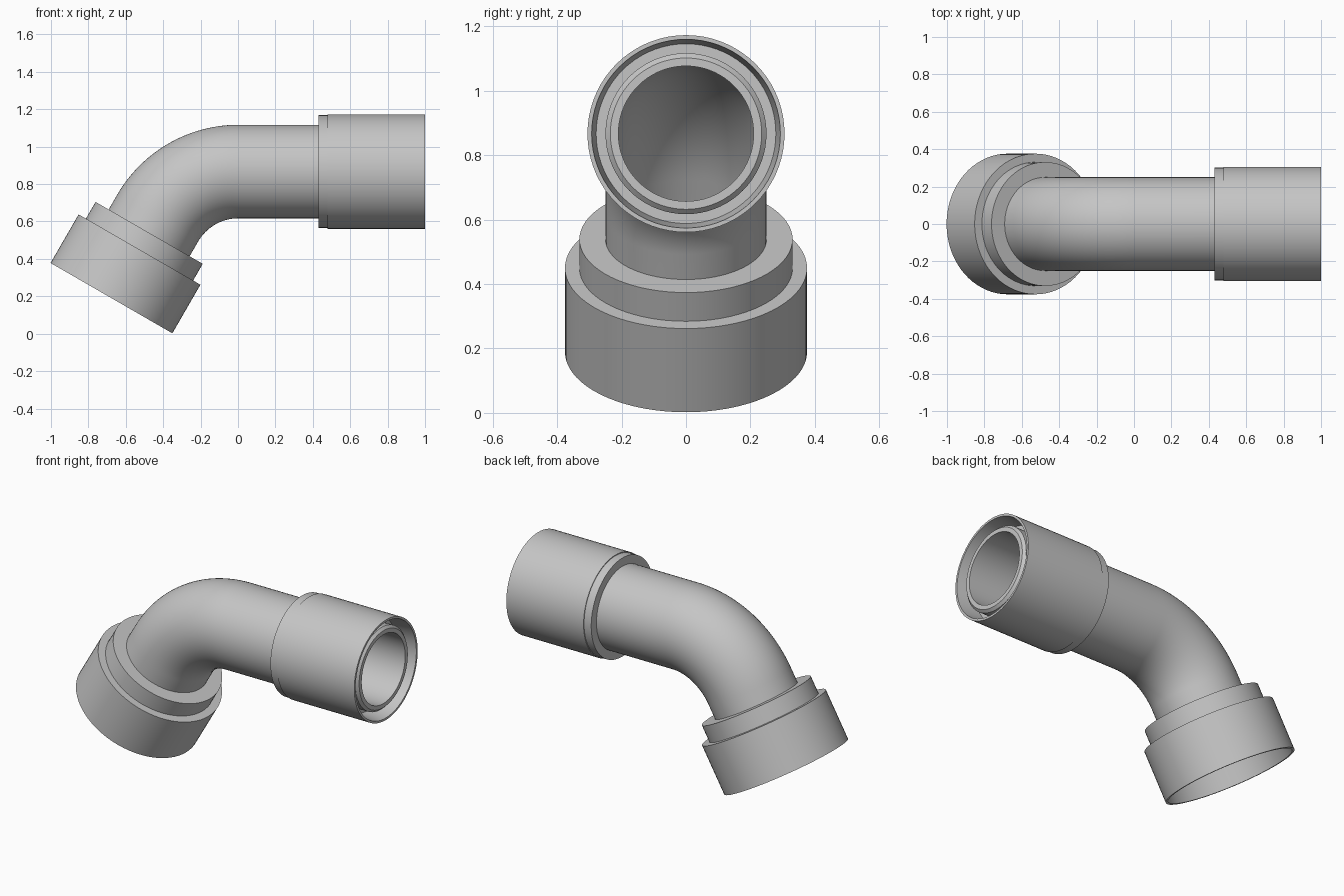
import bpy
import bmesh
from math import sin, cos, pi, radians

if "Cube" in bpy.data.objects:
    bpy.data.objects.remove(bpy.data.objects["Cube"], do_unlink=True)

SEGMENTS = 72
BEND_R = 0.5
BEND_ANGLE = radians(60)
ARC = BEND_R * BEND_ANGLE
AXIS_Z = 0.867
BEND_X = 0.003

grey = bpy.data.materials.new("plain grey")
grey.use_nodes = True
colour = (0.56, 0.56, 0.56, 1)
grey.diffuse_color = colour
grey.node_tree.nodes["Principled BSDF"].inputs["Base Color"].default_value = colour


def path(s):
    """Point and slope on the pipe centreline; the bend ends at s = 0."""
    if s >= 0:
        return BEND_X + s, AXIS_Z, 0
    a = min(-s / BEND_R, BEND_ANGLE)
    rest = max(-s - ARC, 0)
    x = BEND_X - BEND_R * sin(a) - rest * cos(a)
    z = AXIS_Z - BEND_R * (1 - cos(a)) - rest * sin(a)
    return x, z, a


def sweep(name, profile):
    """Closed wall swept round the centreline from (distance, radius) pairs."""
    bm = bmesh.new()
    rings = []
    for s, r in profile:
        x, z, a = path(s)
        ring = []
        for i in range(SEGMENTS):
            t = 2 * pi * i / SEGMENTS
            up = r * cos(t)
            ring.append(bm.verts.new((x - up * sin(a), r * sin(t), z + up * cos(a))))
        rings.append(ring)
    for k, ring in enumerate(rings):
        after = rings[(k + 1) % len(rings)]
        for i in range(SEGMENTS):
            j = (i + 1) % SEGMENTS
            bm.faces.new((ring[i], ring[j], after[j], after[i]))
    bmesh.ops.recalc_face_normals(bm, faces=bm.faces)
    mesh = bpy.data.meshes.new(name)
    bm.to_mesh(mesh)
    bm.free()
    mesh.materials.append(grey)
    obj = bpy.data.objects.new(name, mesh)
    bpy.context.collection.objects.link(obj)
    bpy.ops.object.select_all(action="DESELECT")
    obj.select_set(True)
    bpy.context.view_layer.objects.active = obj
    bpy.ops.object.shade_smooth_by_angle(angle=radians(25))
    return obj


# Bent pipe with a bevelled open mouth
END = 0.98
LOW = -ARC - 0.25
stations = [LOW] + [-ARC * (1 - i / 28) for i in range(29)]
outer = [(s, 0.25) for s in stations] + [(END - 0.015, 0.25), (END, 0.235)]
inner = [(END, 0.21)] + [(s, 0.21) for s in reversed(stations)]
sweep("bent_pipe", outer + inner)

# Sleeve round the straight end, with a slim band and a tapered mouth
START, TIP = 0.427, 0.997
sweep("end_sleeve", [
    (START, 0.245), (START, 0.301), (START + 0.048, 0.301),
    (START + 0.048, 0.306), (TIP, 0.306), (TIP, 0.293),
    (TIP - 0.12, 0.279), (TIP - 0.12, 0.245),
])

# Stepped open socket on the bent end
BASE = -ARC - 0.493
sweep("lower_socket", [
    (BASE, 0.376), (BASE + 0.3, 0.376), (BASE + 0.3, 0.331),
    (BASE + 0.403, 0.331), (BASE + 0.403, 0.245),
    (BASE + 0.243, 0.245), (BASE + 0.243, 0.34), (BASE, 0.362),
])
